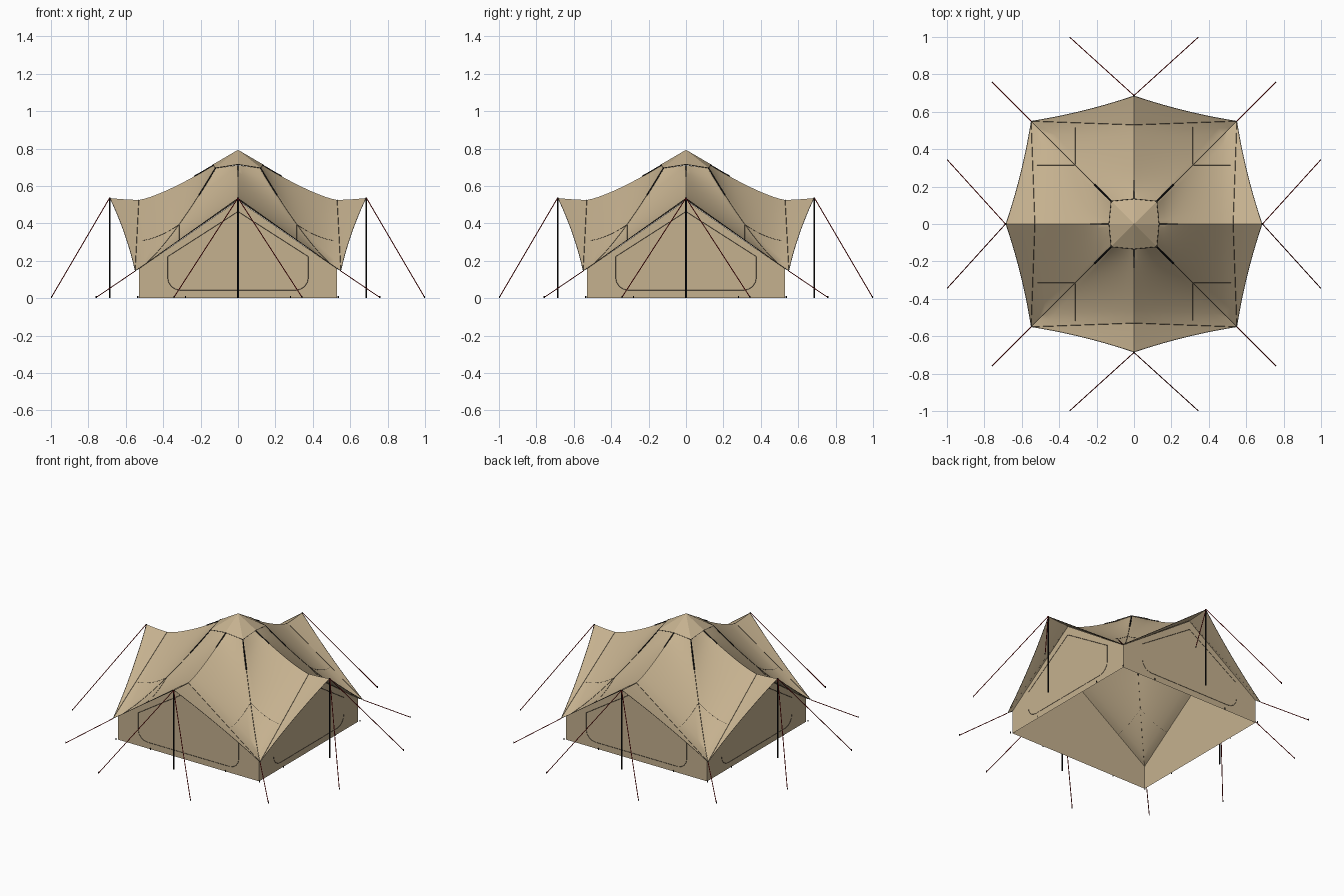
import bpy, bmesh, math
from mathutils import Vector, Matrix

if "Cube" in bpy.data.objects:
    bpy.data.objects.remove(bpy.data.objects["Cube"])


def material(name, color):
    m = bpy.data.materials.new(name)
    m.diffuse_color = (*color, 1)
    m.use_nodes = True
    m.node_tree.nodes["Principled BSDF"].inputs["Base Color"].default_value = m.diffuse_color
    return m


CANVAS = material("tan_canvas", (0.56, 0.44, 0.275))
SEAM = material("dark_seam", (0.05, 0.042, 0.03))
BLACK = material("black", (0.005, 0.005, 0.005))
ROPE = material("red_rope", (0.30, 0.008, 0.008))


def finish(name, bm, mat, smooth=None):
    """Repeat the side built in bm around the four sides and make an object."""
    geom = bm.verts[:] + bm.edges[:] + bm.faces[:]
    for k in range(1, 4):
        new = bmesh.ops.duplicate(bm, geom=geom)["geom"]
        verts = [g for g in new if isinstance(g, bmesh.types.BMVert)]
        bmesh.ops.rotate(bm, verts=verts, cent=(0, 0, 0),
                         matrix=Matrix.Rotation(k * math.pi / 2, 3, 'Z'))
    bmesh.ops.remove_doubles(bm, verts=bm.verts, dist=0.0002)
    me = bpy.data.meshes.new(name)
    bm.to_mesh(me)
    bm.free()
    me.materials.append(mat)
    ob = bpy.data.objects.new(name, me)
    bpy.context.collection.objects.link(ob)
    if smooth:
        bpy.ops.object.select_all(action='DESELECT')
        ob.select_set(True)
        bpy.context.view_layer.objects.active = ob
        bpy.ops.object.shade_smooth_by_angle(angle=math.radians(smooth))
    return ob


def sheet(name, fn, rows, cols, smooth):
    """Grid surface fn(s, t), s in 0..1 outward, t in -1..1 across one side."""
    bm = bmesh.new()
    v = [[bm.verts.new(fn(i / rows, 2 * j / cols - 1)) for j in range(cols + 1)]
         for i in range(rows + 1)]
    for i in range(rows):
        for j in range(cols):
            bm.faces.new((v[i][j], v[i + 1][j], v[i + 1][j + 1], v[i][j + 1]))
    return finish(name, bm, CANVAS, smooth)


def tubes(name, paths, radius, mat, sides=4, smooth=None):
    """Thin rods along each path, repeated on the four sides."""
    bm = bmesh.new()
    for path in paths:
        for a, b in zip(path, path[1:]):
            a, b = Vector(a), Vector(b)
            d = b - a
            if d.length < 1e-5:
                continue
            m = Matrix.Translation((a + b) / 2) @ d.to_track_quat('Z', 'Y').to_matrix().to_4x4()
            bmesh.ops.create_cone(bm, cap_ends=True, segments=sides, radius1=radius,
                                  radius2=radius, depth=d.length, matrix=m)
    return finish(name, bm, mat, smooth)


# Front side faces -y; t runs across it
def roof(s, t, lift=0.0):
    k = abs(t)
    mid_r, cor_r = 0.13 + 0.40 * s, 0.12 + 0.43 * s
    mid_z = 0.525 + 0.186 * (1 - s) ** 1.3
    cor_z = 0.145 + 0.55 * (1 - s) ** 1.32
    r = mid_r + (cor_r - mid_r) * k
    return Vector((cor_r * t, -r, mid_z + (cor_z - mid_z) * k + lift))


def on_roof(x, d, lift):
    """Roof point at offset x across and distance d outward."""
    t = x / d
    for _ in range(6):
        k = abs(t)
        s = (d - 0.13 + 0.01 * k) / (0.40 + 0.03 * k)
        t = x / (0.12 + 0.43 * s)
    return roof(s, max(-1, min(1, t)), lift)


def awning_edge(t):
    k = abs(t)
    y = 0.685 - 0.135 * k - 0.05 * k * (1 - k)
    return Vector((0.55 * t, -y, 0.535 - 0.39 * k))


def awning(s, t):
    p = roof(1, t).lerp(awning_edge(t), s)
    p.z -= 0.006 * s * (1 - s) * (1 - abs(t))
    return p


# Roof, awnings and peaked cap
sheet("roof", roof, 12, 16, 35)
sheet("awnings", awning, 4, 20, 30)

bm = bmesh.new()
apex = bm.verts.new((0, 0, 0.793))
rim_line = [(-0.122, -0.122, 0.696), (0, -0.134, 0.715), (0.122, -0.122, 0.696)]
rim = [bm.verts.new(p) for p in rim_line]
for a, b in zip(rim, rim[1:]):
    bm.faces.new((apex, a, b))
finish("cap", bm, CANVAS)
tubes("cap_edge", [rim_line], 0.002, SEAM)

# Gabled walls, open underneath
W = 0.528
bm = bmesh.new()
bm.faces.new([bm.verts.new((x, -W, z)) for x, z in
              ((-W, 0), (W, 0), (W, 0.158), (0, 0.523), (-W, 0.158))])
finish("walls", bm, CANVAS)

# Door outline on each wall
half = [(0, 0.463), (0.376, 0.222), (0.376, 0.11)]
half += [(0.306 + 0.07 * math.cos(a), 0.11 - 0.068 * math.sin(a))
         for a in (math.pi / 8 * i for i in range(1, 5))]
outline = half + [(-x, z) for x, z in reversed(half)]
tubes("door_outlines", [[(x, -W - 0.001, z) for x, z in outline]], 0.001, SEAM)

# Roof seams: hips, wall line and corner patches, just above the canvas
hip = [roof(0.21 + 0.79 * i / 10, 1, 0.001) for i in range(11)]
wall_line = [roof(1, i / 8 - 1, 0.001) for i in range(17)]
patches = [[on_roof(sx * 0.315, 0.317 + 0.213 * i / 8, 0.001) for i in range(9)]
           for sx in (-1, 1)]
tubes("roof_seams", [hip, wall_line] + patches, 0.001, SEAM)
tubes("awning_hems", [[awning_edge(i / 10 - 1) for i in range(21)]], 0.001, SEAM)

# Black straps below the cap
ridge_strap = [roof(s, 0) for s in (0, 0.09, 0.18, 0.26)]
hip_strap = [roof(s, 1) for s in (0, 0.07, 0.14, 0.21)]
tubes("straps", [ridge_strap, hip_strap], 0.004, BLACK)

# Awning poles
tubes("awning_poles", [[(0, -0.685, 0), (0, -0.685, 0.537)]], 0.0045, BLACK, 10, 60)

# Guy ropes from awning peaks and corners
ends = [(-0.343, -0.998, 0.004), (0.343, -0.998, 0.004)]
corner_end = (0.758, -0.758, 0.004)
tubes("guy_ropes", [[(0, -0.687, 0.535), e] for e in ends]
      + [[(0.55, -0.55, 0.145), corner_end]], 0.0025, ROPE, 8, 60)

# Ground pegs at the ropes and along the walls
pegs = [(x, y) for x, y, _ in ends + [corner_end]]
pegs += [(-0.28, -0.535), (0.28, -0.535), (0.537, -0.537)]
tubes("pegs", [[(x, y, 0), (x, y, 0.011)] for x, y in pegs], 0.003, BLACK, 6)
